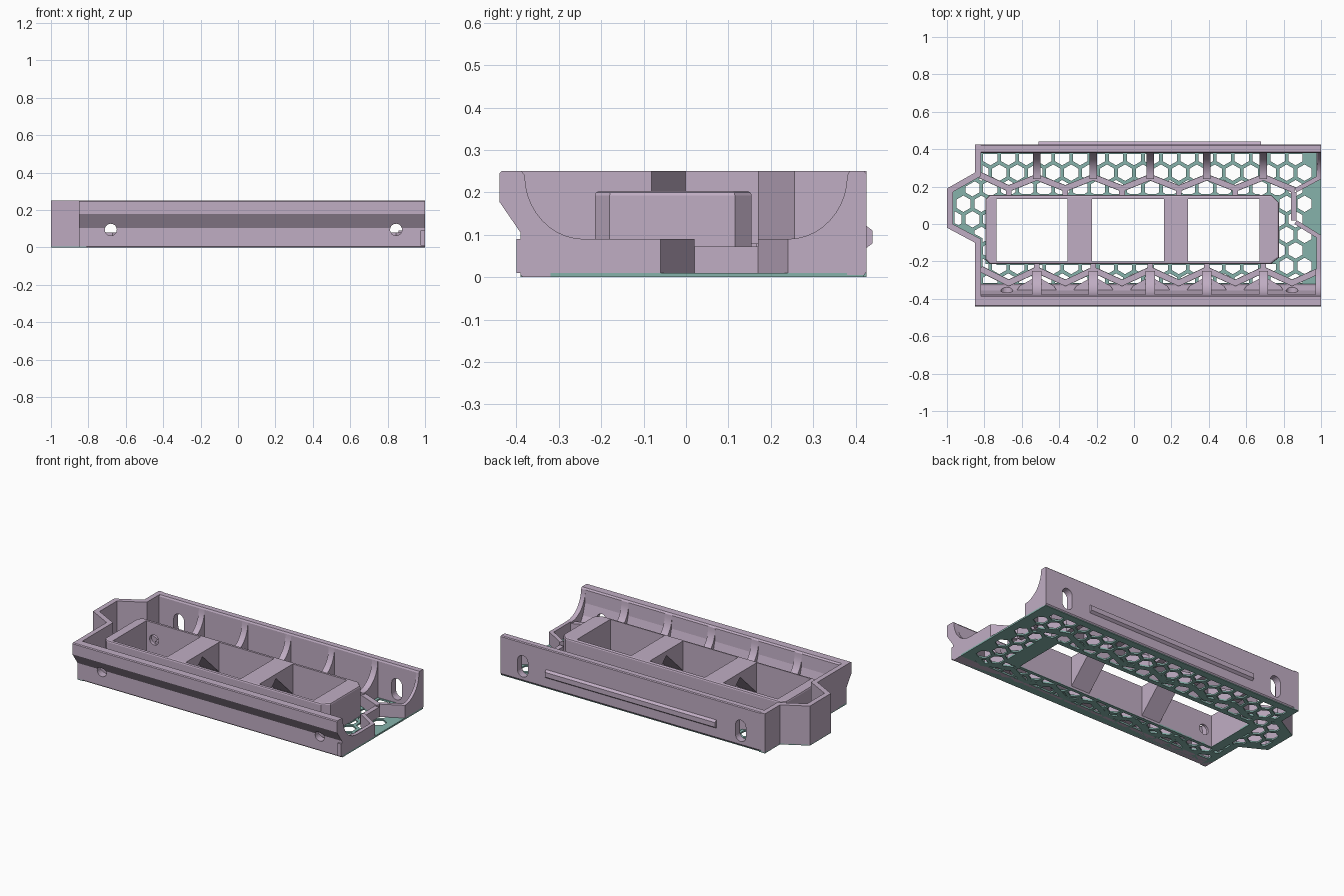
import bpy, bmesh, math
from mathutils import Vector

if "Cube" in bpy.data.objects:
    bpy.data.objects.remove(bpy.data.objects["Cube"])


def material(name, rgb):
    m = bpy.data.materials.new(name)
    m.diffuse_color = (*rgb, 1)
    m.use_nodes = True
    m.node_tree.nodes["Principled BSDF"].inputs["Base Color"].default_value = m.diffuse_color
    return m


MAUVE = material("mauve", (0.53, 0.42, 0.55))
TEAL = material("teal", (0.24, 0.45, 0.41))


def finish(name, bm, mat):
    bmesh.ops.recalc_face_normals(bm, faces=bm.faces)
    me = bpy.data.meshes.new(name)
    bm.to_mesh(me)
    bm.free()
    ob = bpy.data.objects.new(name, me)
    bpy.context.collection.objects.link(ob)
    me.materials.append(mat)
    return ob


def add_prism(bm, base, offset):
    f = bm.faces.new([bm.verts.new(p) for p in base])
    r = bmesh.ops.extrude_face_region(bm, geom=[f])
    vs = [g for g in r["geom"] if isinstance(g, bmesh.types.BMVert)]
    bmesh.ops.translate(bm, verts=vs, vec=offset)


def plan_prism(name, pts, z0, z1, mat):
    bm = bmesh.new()
    add_prism(bm, [(x, y, z0) for x, y in pts], (0, 0, z1 - z0))
    return finish(name, bm, mat)


def profile_x(name, pts, x0, x1, mat):
    bm = bmesh.new()
    add_prism(bm, [(x0, y, z) for y, z in pts], (x1 - x0, 0, 0))
    return finish(name, bm, mat)


def strip(name, path, width, z0, z1, mat, side=0.0):
    """Mitred wall along a path; side shifts it to the left (+) or right (-)."""
    p = [Vector(q) for q in path]
    a, b = [], []
    for i, q in enumerate(p):
        dirs = []
        if i > 0:
            dirs.append((q - p[i - 1]).normalized())
        if i < len(p) - 1:
            dirs.append((p[i + 1] - q).normalized())
        ns = [Vector((-d.y, d.x)) for d in dirs]
        n = sum(ns, Vector((0, 0))).normalized()
        n /= n.dot(ns[0])
        a.append(q + n * width * (side + 0.5))
        b.append(q + n * width * (side - 0.5))
    return plan_prism(name, a + b[::-1], z0, z1, mat)


def cut(ob, cutter):
    mod = ob.modifiers.new("cut", 'BOOLEAN')
    mod.operation = 'DIFFERENCE'
    mod.solver = 'EXACT'
    mod.object = cutter
    cutter.hide_render = True
    cutter.hide_viewport = True


def rect(x0, x1, y0, y1):
    return [(x0, y0), (x1, y0), (x1, y1), (x0, y1)]


def slot(name, x, z0, z1, r, y0, y1, n=12):
    """Upright rounded slot running along y (a round hole when z1 - z0 = 2r)."""
    pts = [(x + r * math.cos(t), z1 - r + r * math.sin(t))
           for t in [math.pi * i / n for i in range(n + 1)]]
    pts += [(x - r * math.cos(t), z0 + r - r * math.sin(t))
            for t in [math.pi * i / n for i in range(n + 1)][(1 if z1 - z0 <= 2 * r else 0):]]
    if z1 - z0 <= 2 * r:
        pts.pop()
    bm = bmesh.new()
    add_prism(bm, [(px, y0, pz) for px, pz in pts], (0, y1 - y0, 0))
    return finish(name, bm, MAUVE)


HOLES = (-0.68, 0.845)
END = [(1, -0.40), (1, -0.06), (0.87, 0.02), (0.87, 0.17), (1, 0.24), (1, 0.40)]
LEFT = [(-0.85, 0.425), (-0.85, 0.275), (-1, 0.19), (-1, -0.02), (-0.85, -0.1), (-0.85, -0.39)]

# outer walls
front = profile_x("front_wall", [(-0.385, 0), (-0.39, 0.006), (-0.39, 0.105), (-0.44, 0.178), (-0.44, 0.245),
                                 (-0.435, 0.25), (-0.388, 0.25), (-0.38, 0.24), (-0.375, 0.16), (-0.355, 0.09),
                                 (-0.33, 0.05), (-0.32, 0.01), (-0.32, 0)], -0.85, 1, MAUVE)
back = profile_x("back_wall", [(0.38, 0.005), (0.42, 0.005), (0.425, 0.012), (0.425, 0.245), (0.42, 0.25),
                               (0.385, 0.25), (0.38, 0.24)], -0.85, 1, MAUVE)
for x in HOLES:
    cut(front, slot("front_hole_cutter", x, 0.063, 0.127, 0.032, -0.6, -0.3))
    cut(back, slot("back_slot_cutter", x, 0.03, 0.165, 0.036, 0.3, 0.6))
strip("left_wall", LEFT, 0.032, 0.005, 0.25, MAUVE, 0.5)
plan_prism("left_front_corner", rect(-0.85, -0.818, -0.435, -0.38), 0.178, 0.25, MAUVE)
profile_x("back_ridge", [(0.42, 0.065), (0.44, 0.08), (0.44, 0.11), (0.42, 0.125)], -0.51, 0.68, MAUVE)

# low notched wall at the open end, with a dip in the middle
strip("end_wall", END[:3], 0.024, 0.01, 0.09, MAUVE, 0.5)
strip("end_wall_dip", END[2:4], 0.03, 0.01, 0.072, MAUVE, 0.5)
strip("end_wall_back", END[3:], 0.024, 0.01, 0.09, MAUVE, 0.5)


# concave gussets joining the walls to the ribs
def gusset(name, x, w, yw, yi, zi=0.09, zt=0.24):
    arc = [(yi + (yw - yi) * math.sin(t), zt - (zt - zi) * math.cos(t))
           for t in [math.pi / 2 * i / 10 for i in range(11)]]
    ob = profile_x(name, [(yi, 0.01)] + arc + [(yw + math.copysign(0.01, yw), zt),
                                               (yw + math.copysign(0.01, yw), 0.01)], x - w / 2, x + w / 2, MAUVE)
    for f in ob.data.polygons:
        f.use_smooth = abs(f.normal.x) < 0.5 and abs(f.normal.z) < 0.999 and abs(f.normal.y) < 0.999


NODES = [-0.52 + 0.303 * k for k in range(5)]
MIDS = [-0.67 + 0.303 * k for k in range(6)]
for x in NODES:
    gusset("back_gusset", x, 0.04, 0.38, 0.24)
    gusset("front_gusset", x, 0.05, -0.38, -0.25)
    # broad flare at the foot of each front gusset
    plan_prism("front_flare", [(x - 0.11, -0.36), (x + 0.11, -0.36), (x + 0.09, -0.33),
                               (x, -0.28), (x - 0.09, -0.33)], 0.01, 0.085, MAUVE)
gusset("back_end_gusset", 0.99, 0.02, 0.38, 0.24)
gusset("front_end_gusset", 0.985, 0.03, -0.38, -0.24)

# zigzag stiffening ribs either side of the box, with matching floor strips
back_path, front_path = [(-0.83, 0.265)], [(-0.82, -0.24)]
for i, x in enumerate(MIDS):
    back_path.append((x, 0.19))
    front_path.append((x, -0.315))
    if i < 5:
        back_path.append((NODES[i], 0.25))
        front_path.append((NODES[i], -0.245))
back_path[-1] = (0.86, 0.18)
front_path.append((0.99, -0.25))
for nm, path in (("back_rib", back_path), ("front_rib", front_path)):
    strip(nm, path, 0.032, 0.01, 0.08, MAUVE)
    strip(nm + "_floor", path, 0.034, 0.0, 0.0105, TEAL)
for x in MIDS[:5]:
    plan_prism("box_tie", rect(x - 0.015, x + 0.015, 0.15, 0.19), 0.01, 0.08, MAUVE)
for x in NODES:
    plan_prism("box_tie", rect(x - 0.015, x + 0.015, -0.25, -0.21), 0.01, 0.08, MAUVE)

# central box with three windows and a gabled underside
box = plan_prism("inner_box", [(-0.77, -0.215), (0.73, -0.215), (0.775, -0.18), (0.775, 0.115), (0.735, 0.155),
                               (-0.77, 0.155), (-0.795, 0.13), (-0.795, -0.19)], 0.003, 0.203, MAUVE)
bev = box.modifiers.new("edge", 'BEVEL')
bev.width = 0.01
bev.segments = 2
bev.limit_method = 'ANGLE'
bev.angle_limit = math.radians(60)
for x0, x1 in ((-0.735, -0.355), (-0.225, 0.16), (0.29, 0.67)):
    cut(box, plan_prism("window_cutter", rect(x0, x1, -0.2, 0.133), -0.1, 0.3, MAUVE))
cut(box, profile_x("gable_cutter", [(-0.1999, -0.05), (0.1329, -0.05), (0.1329, 0.015), (-0.0335, 0.175),
                                    (-0.1999, 0.015)], -0.7349, 0.6699, MAUVE))
cut(box, slot("box_hole_cutter", HOLES[0], 0.063, 0.127, 0.032, -0.3, 0.3))

# honeycomb floor
outline = [(-0.845, -0.385), (1, -0.385), (1, 0.42), (-0.845, 0.42),
           (-0.845, 0.27), (-0.99, 0.187), (-0.99, -0.017), (-0.845, -0.097)]
floor = plan_prism("honeycomb_floor", outline, 0.0, 0.01, TEAL)
bm = bmesh.new()
pitch, r = 0.096, 0.044
for j in range(-6, 7):
    for i in range(-11, 12):
        cx, cy = (i + 0.5 * (j % 2)) * pitch, 0.025 + j * pitch * 0.866
        inside = -0.83 < cx < 0.96 and -0.36 < cy < 0.385
        bump = -0.97 < cx <= -0.83 and -0.02 - (cx + 0.97) * 0.5 < cy < 0.18 + (cx + 0.97) * 0.5
        hole = -0.73 < cx < 0.70 and -0.19 < cy < 0.13
        if (inside or bump) and not hole:
            add_prism(bm, [(cx + r * math.sin(k * math.pi / 3), cy + r * math.cos(k * math.pi / 3), -0.05)
                           for k in range(6)], (0, 0, 0.1))
cut(floor, finish("hexagon_cutter", bm, TEAL))
cut(floor, plan_prism("floor_opening_cutter", rect(-0.735, 0.67, -0.2, 0.133), -0.06, 0.06, TEAL))

# solid floor borders around the outline and the box
strip("floor_border_left", LEFT, 0.04, 0.0, 0.0104, TEAL, 0.5)
plan_prism("floor_border_front", rect(-0.85, 1, -0.385, -0.315), -0.0005 + 0.0005, 0.0103, TEAL)
plan_prism("floor_border_back", rect(-0.85, 1, 0.375, 0.42), 0.0, 0.0103, TEAL)
plan_prism("floor_border_right", rect(0.975, 1, -0.385, 0.42), 0.0, 0.0102, TEAL)
for nm, r4 in (("left", rect(-0.795, -0.735, -0.215, 0.155)), ("right", rect(0.67, 0.775, -0.215, 0.155)),
               ("front", rect(-0.735, 0.67, -0.22, -0.2)), ("back", rect(-0.735, 0.67, 0.133, 0.16))):
    plan_prism("box_floor_" + nm, r4, 0.0, 0.0101, TEAL)
